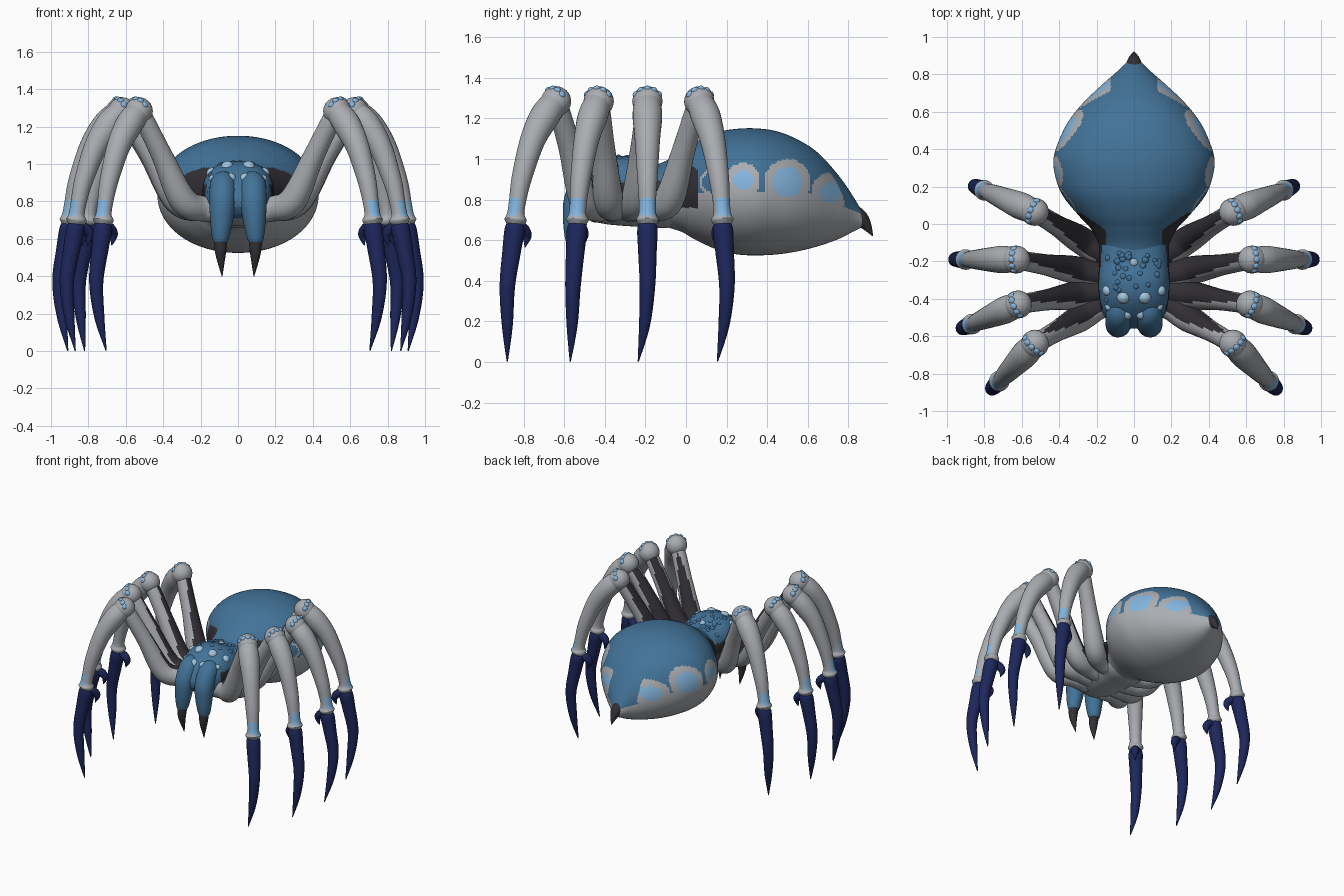
import bpy, bmesh, math, random
from mathutils import Vector, Matrix

if "Cube" in bpy.data.objects:
    bpy.data.objects.remove(bpy.data.objects["Cube"])

random.seed(4)
COLOURS = {
    "blue": (0.055, 0.17, 0.315), "grey": (0.40, 0.415, 0.44), "light_blue": (0.225, 0.46, 0.73),
    "navy": (0.012, 0.020, 0.105), "black": (0.032, 0.029, 0.036), "pale_eye": (0.36, 0.56, 0.74),
}
NAMES = list(COLOURS)
MATS = []
for name, rgb in COLOURS.items():
    m = bpy.data.materials.new(name)
    m.diffuse_color = (*rgb, 1)
    m.use_nodes = True
    m.node_tree.nodes["Principled BSDF"].inputs["Base Color"].default_value = m.diffuse_color
    MATS.append(m)


def finish(name, bm, rule, mirror=False):
    """Turn a bmesh into a smooth object, coloured by rule(centre, normal)."""
    bmesh.ops.recalc_face_normals(bm, faces=bm.faces)
    bm.normal_update()
    for f in bm.faces:
        f.smooth = True
        col = rule if isinstance(rule, str) else rule(f.calc_center_median(), f.normal)
        f.material_index = NAMES.index(col)
    me = bpy.data.meshes.new(name)
    bm.to_mesh(me)
    bm.free()
    for m in MATS:
        me.materials.append(m)
    ob = bpy.data.objects.new(name, me)
    bpy.context.collection.objects.link(ob)
    if mirror:
        ob.modifiers.new("mirror", 'MIRROR')
    return ob


def spline(pts, n):
    """Catmull-Rom through tuples, n steps per span."""
    out = []
    for i in range(len(pts) - 1):
        a, b, c, d = pts[max(i - 1, 0)], pts[i], pts[i + 1], pts[min(i + 2, len(pts) - 1)]
        for k in range(n):
            t = k / n
            out.append(tuple(0.5 * (2 * q + (r - p) * t + (2 * p - 5 * q + 4 * r - s) * t * t
                                    + (3 * q - p - 3 * r + s) * t ** 3)
                             for p, q, r, s in zip(a, b, c, d)))
    return out + [tuple(pts[-1])]


def skin(rings):
    bm = bmesh.new()
    vs = [[bm.verts.new(p) for p in r] for r in rings]
    k = len(vs[0])
    for a, b in zip(vs, vs[1:]):
        for i in range(k):
            j = (i + 1) % k
            bm.faces.new((a[i], a[j], b[j], b[i]))
    bm.faces.new(vs[0])
    bm.faces.new(vs[-1])
    return bm


def body(stations, seg, n, p):
    """Loft superellipse sections given as (y, half width, top, bottom)."""
    rings = []
    for y, w, top, bot in spline(stations, n):
        ring = []
        for i in range(seg):
            a = 2 * math.pi * i / seg
            c, s = math.cos(a), math.sin(a)
            ring.append((w * math.copysign(abs(c) ** (2 / p), c), y,
                         (top + bot) / 2 + (top - bot) / 2 * math.copysign(abs(s) ** (2 / p), s)))
        rings.append(ring)
    return skin(rings)


def tube(path, side, seg=28, n=9):
    """Sweep circles along (x, y, z, radius) points lying near the plane facing side."""
    pts = spline(path, n)
    P = [Vector(q[:3]) for q in pts]
    rings = []
    for i, q in enumerate(pts):
        t = (P[min(i + 1, len(P) - 1)] - P[max(i - 1, 0)]).normalized()
        u = t.cross(side).normalized()
        v = t.cross(u)
        r = max(q[3], 0.001)
        rings.append([P[i] + r * (math.cos(2 * math.pi * k / seg) * u + math.sin(2 * math.pi * k / seg) * v)
                      for k in range(seg)])
    return skin(rings)


def balls(items, sub=2):
    bm = bmesh.new()
    for c, r in items:
        bmesh.ops.create_icosphere(bm, subdivisions=sub, radius=r, matrix=Matrix.Translation(c))
    return bm


# Abdomen: blue back, grey belly with scalloped edge and pale spots
SPOTS = [(0.13, 0.885, 0.05, 0.015, "blue"), (0.28, 0.895, 0.05, 0.035, "light_blue"),
         (0.50, 0.885, 0.075, 0.04, "light_blue"), (0.71, 0.835, 0.05, 0.045, "light_blue")]


def abdomen_rule(c, n):
    y, z = c.y, c.z
    edge = 0.835 - max(0, y - 0.6) * 0.4
    if y < 0.06 and 0.76 < z < 0.98 - 0.6 * max(y, 0) and abs(c.x) > 0.15:
        return "black"
    for sy, sz, r, rim, col in SPOTS:
        d = math.hypot(y - sy, z - sz)
        if abs(c.x) > 0.125:
            if d < r:
                return col
            if d < r + rim:
                return "grey"
    return "blue" if z > edge else "grey"


finish("abdomen", body([
    (-.24, .15, .95, .70), (-.17, .175, .965, .68), (-.10, .19, .99, .665), (-.02, .235, 1.04, .64),
    (.05, .30, 1.085, .60), (.15, .38, 1.13, .555), (.25, .42, 1.148, .53), (.35, .43, 1.15, .525),
    (.45, .40, 1.135, .53), (.55, .35, 1.095, .545), (.65, .27, 1.03, .57), (.75, .165, .92, .605),
    (.82, .085, .82, .64), (.87, .035, .735, .665)], 160, 10, 2.05), abdomen_rule)
X = Vector((1, 0, 0))
finish("tail_spike", tube([(0, .825, .73, .045), (0, .86, .705, .04), (0, .89, .67, .025), (0, .92, .62, .002)], X), "black")

# Head and thorax
HEAD = [(0, .17, .97, .68), (-.1, .185, .97, .66), (-.2, .185, .985, .665), (-.3, .19, 1.015, .67),
        (-.4, .185, 1.0, .68), (-.48, .165, .945, .70), (-.53, .125, .88, .73), (-.56, .04, .82, .77)]


def head_rule(c, n):
    if c.z < 0.73 and c.y > -0.5:
        return "grey"
    return "blue" if c.z > 0.89 or c.y < -0.46 else "black"


finish("head_thorax", body(HEAD, 72, 9, 2.4), head_rule)


def on_head(x, y, sink):
    """Point just under the head's top surface at (x, y)."""
    s = min(spline(HEAD, 8), key=lambda q: abs(q[0] - y))
    k = max(0, 1 - abs(x / s[1]) ** 2.4) ** (1 / 2.4)
    p = Vector((x, y, (s[2] + s[3]) / 2 + (s[2] - s[3]) / 2 * k))
    return p.lerp(Vector((0, -.3, .84)), sink / (p - Vector((0, -.3, .84))).length)


eyes = [(sx * x, y, r) for sx in (-1, 1) for x, y, r in
        [(.062, -.40, .036), (.044, -.495, .032), (.15, -.36, .03), (.14, -.45, .022)]] + [(0, -.2, .024)]
finish("eyes", balls([(on_head(x, y, r * .5), r) for x, y, r in eyes], 3), "pale_eye")
bumps = []
while len(bumps) < 38:
    x, y = random.uniform(-.16, .16), random.uniform(-.5, -.15)
    if all(math.hypot(x - e[0], y - e[1]) > e[2] + .012 for e in eyes):
        r = random.uniform(.016, .022)
        bumps.append((on_head(x, y, r * .6), r))
finish("head_bumps", balls(bumps), "blue")

# Jaws and fangs
finish("jaw", tube([(.075, -.42, .90, .06), (.08, -.48, .885, .07), (.083, -.53, .80, .07), (.088, -.545, .70, .061),
                    (.093, -.55, .61, .046), (.093, -.55, .58, .035)], X), "blue", True)
finish("fang", tube([(.093, -.55, .61, .037), (.093, -.557, .52, .028), (.085, -.54, .40, .002)], X), "black", True)

# Legs: hip y, knee xy, wrist xy, claw tip xy
LEGS = [(-.44, (.53, -.64), (.72, -.84), (.705, -.88)),
        (-.36, (.62, -.43), (.865, -.535), (.87, -.57)),
        (-.27, (.63, -.19), (.90, -.19), (.91, -.235)),
        (-.15, (.53, .065), (.80, .18), (.82, .155))]
for i, (hy, k, w, tip) in enumerate(LEGS, 1):
    hip, knee, wrist = Vector((.18, hy)), Vector(k), Vector(w)
    out = (wrist - knee).normalized()
    out3 = Vector((out.x, out.y, 0))
    run = knee - hip
    side_leg = Vector((-out.y, out.x, 0))
    side_thigh = Vector((-run.y, run.x, 0)).normalized()

    def thigh_rule(c, n):
        s = (c.xy - hip).dot(run) / run.length_squared
        up = n.z * 0.6 - n.xy.dot(run.normalized()) * 0.6 + n.dot(side_thigh) * 0.55
        return "black" if up > (0.3 if i == 1 else 0.15) + 0.85 * max(s, 0) else "grey"

    def shin_rule(c, n):
        return "light_blue" if .72 < c.z < .81 and n.dot(out3) > 0.5 else "grey"

    # thigh
    path = [(.06, hy, .74, .055), (.18, hy, .76, .068)]
    for f, z, r in [(.32, .805, .074), (.64, 1.04, .057), (.9, 1.225, .052), (1, 1.285, .05)]:
        path.append((*hip.lerp(knee, f), z, r))
    finish(f"leg_{i}_thigh", tube(path, side_thigh), thigh_rule, True)
    # knee with a row of pale studs
    top = Vector((knee.x, knee.y, 1.283))
    finish(f"leg_{i}_knee", balls([(top, .075)], 3), "grey", True)
    studs = [(top + .062 * (math.sin(a) * side_leg + math.cos(a) * (Vector((0, 0, .93)) + out3 * .36)), .021)
             for a in (-1, -.5, 0, .5, 1)]
    finish(f"leg_{i}_knee_studs", balls(studs), "light_blue", True)
    # shin with flared wrist
    path = [(*knee.lerp(wrist, f), z, r) for f, z, r in
            [(.04, 1.275, .066), (.28, 1.21, .073), (.58, 1.09, .062), (.84, .91, .05),
             (.95, .79, .042), (.99, .73, .043), (1, .70, .055), (1.02, .675, .04)]]
    finish(f"leg_{i}_shin", tube(path, side_leg), shin_rule, True)
    # claw and its small spur
    t = Vector(tip)
    path = [(*(wrist + out * o), z, r) for o, z, r in
            [(0, .69, .038), (.005, .65, .05), (.025, .55, .046), (.055, .37, .038)]]
    path += [(*((wrist + out * .055).lerp(t, .32)), .18, .027), (*t, 0.002, .003)]
    finish(f"leg_{i}_claw", tube(path, side_leg), "navy", True)
    path = [(*(wrist + out * o), z, r) for o, z, r in
            [(-.01, .66, .03), (-.05, .655, .03), (-.078, .62, .024), (-.065, .565, .002)]]
    finish(f"leg_{i}_spur", tube(path, side_leg, 14, 5), "navy", True)
